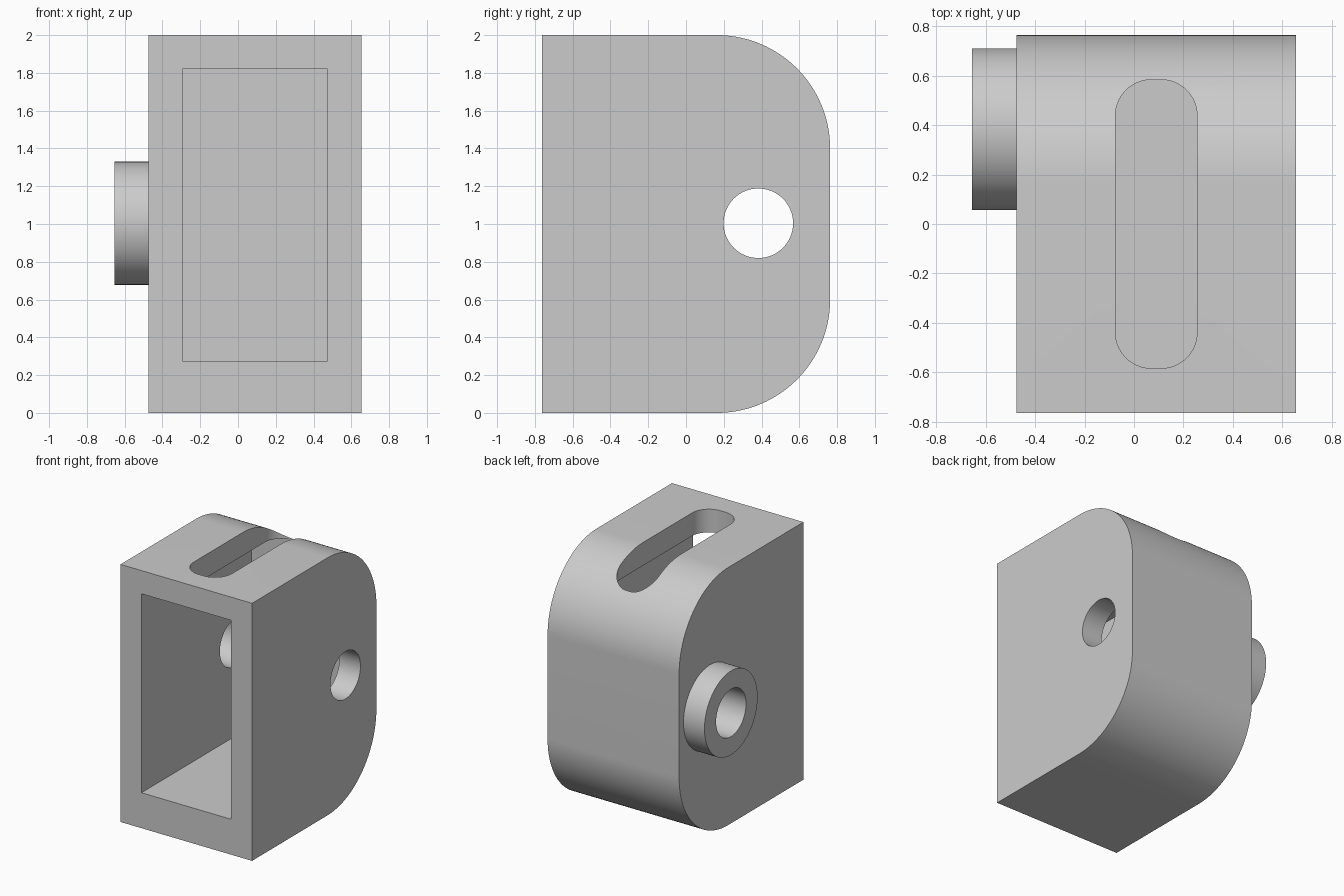
import bpy, bmesh
from math import sin, cos, pi
from mathutils import Vector

cube = bpy.data.objects.get("Cube")
if cube:
    bpy.data.objects.remove(cube, do_unlink=True)

grey = bpy.data.materials.new("plain grey")
grey.use_nodes = True
grey.diffuse_color = (0.6, 0.6, 0.6, 1)
grey.node_tree.nodes["Principled BSDF"].inputs["Base Color"].default_value = grey.diffuse_color


def arc(cu, cv, r, start, end, steps):
    """Points of a circular arc, angles in turns of pi."""
    return [(cu + r * cos(pi * (start + (end - start) * i / steps)),
             cv + r * sin(pi * (start + (end - start) * i / steps)))
            for i in range(steps + 1)]


def prism(name, outline, axis, low, high):
    """Extrude a closed outline along x (outline in y, z) or z (outline in x, y)."""
    place = {"x": lambda u, v: (low, u, v), "z": lambda u, v: (u, v, low)}[axis]
    bm = bmesh.new()
    face = bm.faces.new([bm.verts.new(place(u, v)) for u, v in outline])
    ext = bmesh.ops.extrude_face_region(bm, geom=[face])
    step = Vector((high - low, 0, 0)) if axis == "x" else Vector((0, 0, high - low))
    bmesh.ops.translate(bm, vec=step,
                        verts=[v for v in ext["geom"] if isinstance(v, bmesh.types.BMVert)])
    bmesh.ops.recalc_face_normals(bm, faces=bm.faces)
    mesh = bpy.data.meshes.new(name)
    bm.to_mesh(mesh)
    bm.free()
    mesh.materials.append(grey)
    obj = bpy.data.objects.new(name, mesh)
    bpy.context.collection.objects.link(obj)
    return obj


def combine(target, tool, operation):
    """Apply an exact boolean and discard the tool."""
    mod = target.modifiers.new(operation, "BOOLEAN")
    mod.operation, mod.solver, mod.object = operation, "EXACT", tool
    bpy.context.view_layer.objects.active = target
    bpy.ops.object.modifier_apply(modifier=mod.name)
    bpy.data.objects.remove(tool, do_unlink=True)


# Housing with two large rounded edges at the back
R = 0.6
back = 0.763
outline = ([(-back, 0)] + arc(back - R, R, R, -0.5, 0, 32)
           + arc(back - R, 2 - R, R, 0, 0.5, 32) + [(-back, 2)])
housing = prism("housing", outline, "x", -0.475, 0.655)

# Round boss on the right side
pivot = (0.383, 1.004)
boss = prism("boss", arc(*pivot, 0.326, 0, 2, 96)[:-1], "x", -0.655, -0.4)
combine(housing, boss, "UNION")

# Rectangular cavity open at the front
cavity = prism("cavity_cutter", [(-1, 0.275), (0.585, 0.275), (0.585, 1.82), (-1, 1.82)],
               "x", -0.295, 0.473)
combine(housing, cavity, "DIFFERENCE")

# Rounded slot through the top wall into the cavity
cx, hx, hy, r = 0.09, 0.165, 0.583, 0.145
slot_outline = []
for i, (sx, sy) in enumerate([(1, 1), (-1, 1), (-1, -1), (1, -1)]):
    slot_outline += arc(cx + sx * (hx - r), sy * (hy - r), r, i / 2, i / 2 + 0.5, 16)
slot = prism("slot_cutter", slot_outline, "z", 1.5, 2.2)
combine(housing, slot, "DIFFERENCE")

# Pin hole through the boss and both side walls
hole = prism("hole_cutter", arc(*pivot, 0.184, 0, 2, 64)[:-1], "x", -1, 1)
combine(housing, hole, "DIFFERENCE")

# Smooth curved walls, keep sharp edges
bpy.ops.object.select_all(action="DESELECT")
housing.select_set(True)
bpy.context.view_layer.objects.active = housing
bpy.ops.object.shade_smooth_by_angle(angle=pi / 6)
